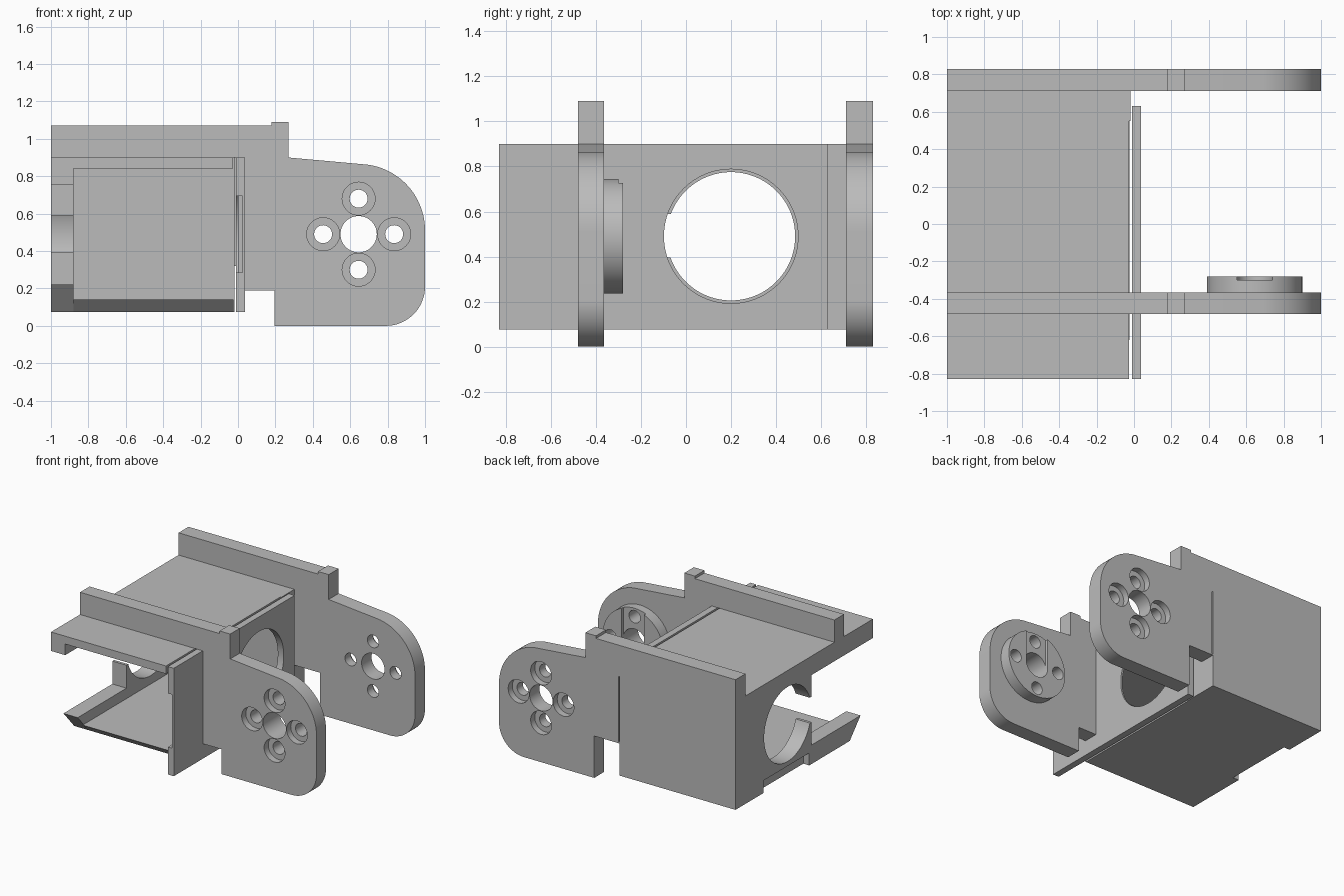
import bpy, bmesh, math
from mathutils import Matrix, Vector

cube = bpy.data.objects.get("Cube")
if cube:
    bpy.data.objects.remove(cube, do_unlink=True)

grey = bpy.data.materials.new("plain_grey")
grey.use_nodes = True
COLOUR = (0.5, 0.5, 0.5, 1)
grey.diffuse_color = COLOUR
grey.node_tree.nodes["Principled BSDF"].inputs["Base Color"].default_value = COLOUR


def finish(name, bm):
    bmesh.ops.recalc_face_normals(bm, faces=bm.faces)
    mesh = bpy.data.meshes.new(name)
    bm.to_mesh(mesh)
    bm.free()
    mesh.materials.append(grey)
    obj = bpy.data.objects.new(name, mesh)
    bpy.context.collection.objects.link(obj)
    return obj


def extrude(name, profile, axis, lo, hi):
    """Extrude an (x, z) profile along y, or a (y, z) profile along x."""
    bm = bmesh.new()
    place = (lambda a, b: (a, lo, b)) if axis == 'y' else (lambda a, b: (lo, a, b))
    face = bm.faces.new([bm.verts.new(place(a, b)) for a, b in profile])
    new = bmesh.ops.extrude_face_region(bm, geom=[face])["geom"]
    step = Vector((0, hi - lo, 0) if axis == 'y' else (hi - lo, 0, 0))
    bmesh.ops.translate(bm, vec=step, verts=[v for v in new if isinstance(v, bmesh.types.BMVert)])
    return finish(name, bm)


def box(name, x, y, z):
    return extrude(name, [(x[0], z[0]), (x[1], z[0]), (x[1], z[1]), (x[0], z[1])], 'y', *y)


def disc(name, axis, centre, r, lo, hi, n=64):
    return extrude(name, arc(*centre, r, 0, 360 - 360 / n, n - 1), axis, lo, hi)


def arc(cx, cz, r, a0, a1, n=16):
    angles = [math.radians(a0 + (a1 - a0) * i / n) for i in range(n + 1)]
    return [(cx + r * math.cos(a), cz + r * math.sin(a)) for a in angles]


def cut(obj, cutters):
    for c in cutters:
        mod = obj.modifiers.new("cut", 'BOOLEAN')
        mod.operation, mod.solver, mod.object = 'DIFFERENCE', 'EXACT', c
    bpy.context.view_layer.update()
    done = bpy.data.meshes.new_from_object(
        obj.evaluated_get(bpy.context.evaluated_depsgraph_get()))
    obj.modifiers.clear()
    obj.data = done
    for c in cutters:
        bpy.data.objects.remove(c, do_unlink=True)


PIVOT = (0.645, 0.49)
BOLTS = [(PIVOT[0] + dx, PIVOT[1] + dz) for dx, dz in
         ((0.19, 0), (-0.19, 0), (0, 0.19), (0, -0.19))]

# Rounded ear outline shared by both arms, ending along the top rail
EAR = ([(0.195, 0)] + arc(0.79, 0.21, 0.21, -90, 0)
       + arc(0.645, 0.51, 0.355, 0, 82, 24)
       + [(0.27, 0.9), (0.27, 1.09), (0.18, 1.09), (0.18, 1.07), (-1, 1.07)])


def pivot_holes(lo, hi, bore_lo=None, bore_hi=None):
    holes = [disc("hole", 'y', PIVOT, 0.097, lo, hi)]
    for b in BOLTS:
        holes.append(disc("hole", 'y', b, 0.048, lo, hi, 32))
        if bore_lo is not None:
            holes.append(disc("bore", 'y', b, 0.088, bore_lo, bore_hi, 40))
    return holes


# Front arm with its rail
front_arm = extrude("front_arm", EAR + [(-1, 0.9), (0.0, 0.9), (0.0, 0.19), (0.195, 0.19)],
                    'y', -0.48, -0.365)
cut(front_arm, pivot_holes(-0.6, -0.3, -0.55, -0.43))

# Back arm, which is also the outer wall of the housing
back_arm = extrude("back_arm", EAR + [(-1, 0.075), (-0.02, 0.075), (-0.02, 0.32), (0.195, 0.32)],
                   'y', 0.71, 0.83)
cut(back_arm, pivot_holes(0.6, 0.95, 0.78, 0.9)
    + [box("slit", (-0.02, -0.01), (0.8, 0.9), (0.33, 0.83))])

# Raised boss on the inside of the front arm, with a key slot
boss = disc("pivot_boss", 'y', PIVOT, 0.255, -0.365, -0.28, 96)
cut(boss, pivot_holes(-0.5, -0.1)
    + [box("slot", (0.55, 0.74), (-0.30, -0.2), (0.49, 0.9))])

# Housing: back wall, roof, floor
box("back_wall", (-1, -0.02), (0.55, 0.71), (0.075, 0.9))
box("roof", (-1, -0.028), (-0.83, 0.55), (0.84, 0.9))
extrude("floor", [(0.55, 0.075), (-0.55, 0.075), (-0.62, 0.14), (0.55, 0.14)],
        'x', -0.88, -0.025)

# End wall with a round opening and a side slot
end_wall = box("end_wall", (-1, -0.88), (-0.09, 0.55), (0.075, 0.84))
cut(end_wall, [disc("opening", 'x', (0.2, 0.49), 0.285, -1.1, -0.8, 96),
               box("side_slot", (-1.1, -0.8), (-0.2, 0.1), (0.395, 0.59)),
               box("recess", (-1.1, -0.95), (-0.06, 0.49), (0.0, 0.17))])
box("upper_lip", (-1, -0.88), (-0.83, -0.09), (0.755, 0.84))
extrude("lower_lip", [(-0.09, 0.075), (-0.55, 0.075), (-0.68, 0.22), (-0.09, 0.22)],
        'x', -1, -0.88)

# Upright cross plate with a large round hole and a channel on its inner face
cross_plate = box("cross_plate", (-0.012, 0.038), (-0.83, 0.63), (0.075, 0.9))
cut(cross_plate, [disc("opening", 'x', (0.2, 0.49), 0.298, -0.2, 0.2, 96),
                  box("channel", (-0.1, 0.024), (-0.9, 0.1), (0.285, 0.695))])

# Smooth the curved faces and keep the edges sharp
for o in bpy.context.scene.objects:
    o.select_set(o.type == 'MESH')
bpy.context.view_layer.objects.active = front_arm
bpy.ops.object.shade_smooth_by_angle(angle=math.radians(30))
